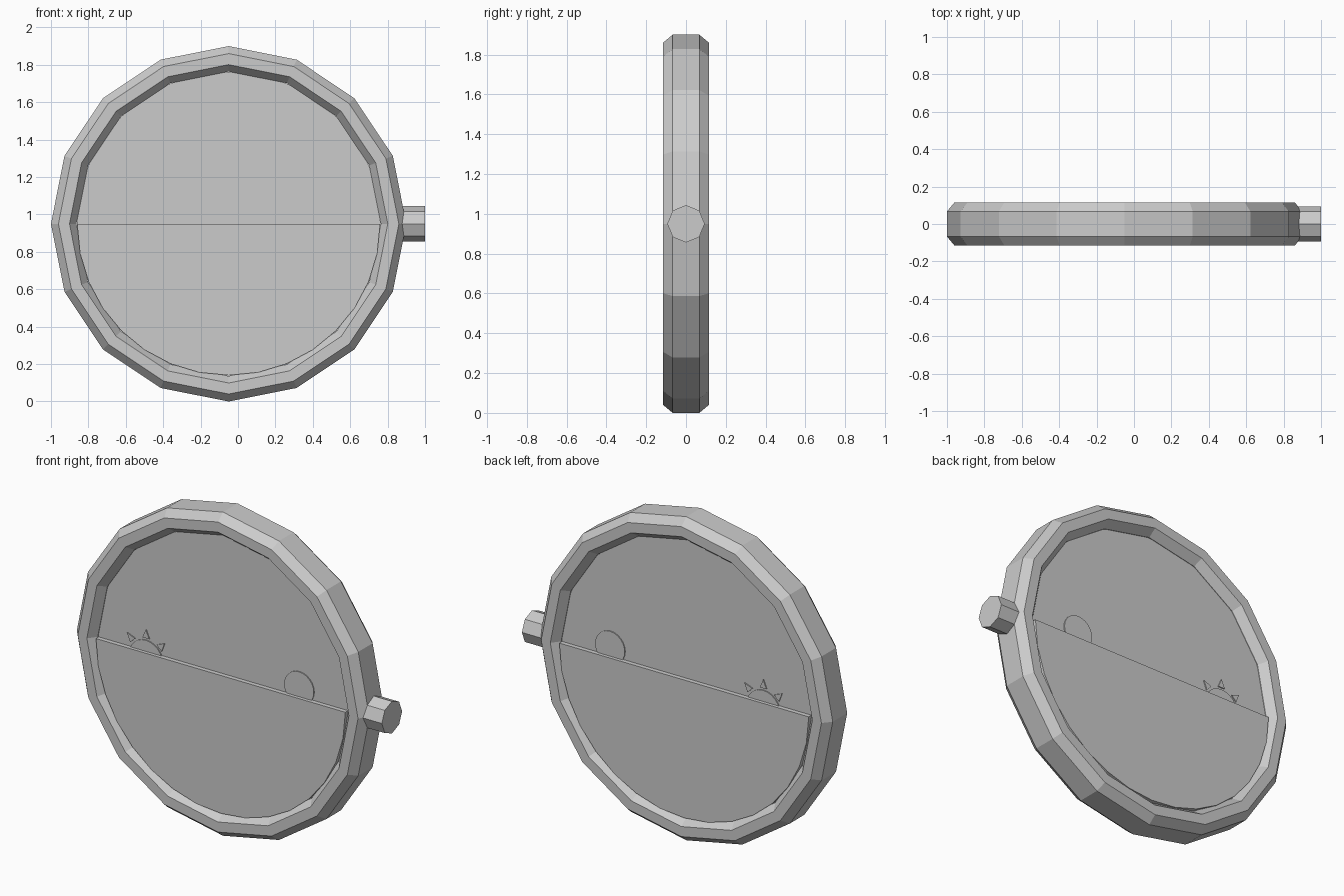
import bpy, bmesh
from math import sin, cos, pi, radians
from mathutils import Vector

cube = bpy.data.objects.get("Cube")
if cube:
    bpy.data.objects.remove(cube)

CX, CZ = -0.05, 0.95      # centre of the round body

grey = bpy.data.materials.new("plain_grey")
grey.use_nodes = True
GREY = (0.6, 0.6, 0.6, 1)
grey.diffuse_color = GREY
grey.node_tree.nodes["Principled BSDF"].inputs["Base Color"].default_value = GREY


def finish(name, bm):
    bmesh.ops.recalc_face_normals(bm, faces=bm.faces)
    mesh = bpy.data.meshes.new(name)
    bm.to_mesh(mesh)
    bm.free()
    mesh.materials.append(grey)
    obj = bpy.data.objects.new(name, mesh)
    bpy.context.collection.objects.link(obj)
    return obj


def slab(name, outline, y0, y1):
    """Extrude an (x, z) outline from y0 to y1."""
    bm = bmesh.new()
    face = bm.faces.new([bm.verts.new((x, y0, z)) for x, z in outline])
    ext = bmesh.ops.extrude_face_region(bm, geom=[face])
    moved = [v for v in ext["geom"] if isinstance(v, bmesh.types.BMVert)]
    bmesh.ops.translate(bm, verts=moved, vec=(0, y1 - y0, 0))
    return finish(name, bm)


def arc(x, z, r, start, end, steps):
    angles = [radians(start + (end - start) * i / steps) for i in range(steps + 1)]
    return [(x + r * cos(a), z + r * sin(a)) for a in angles]


# Outer ring: eight-sided section swept round sixteen sides
half = [(0.95, 0.067), (0.91, 0.115), (0.851, 0.115), (0.814, 0.067)]
section = half + [(r, -y) for r, y in reversed(half)]
bm = bmesh.new()
rows = [[bm.verts.new((CX + r * cos(i * pi / 8), y, CZ + r * sin(i * pi / 8)))
         for r, y in section] for i in range(16)]
for i in range(16):
    a, b = rows[i], rows[(i + 1) % 16]
    for j in range(8):
        k = (j + 1) % 8
        bm.faces.new((a[j], a[k], b[k], b[j]))
finish("outer_ring", bm)

# Dial disc and the raised lower half cover
slab("dial_disc", arc(CX, CZ, 0.812, 0, 348.75, 31), -0.064, 0.064)
slab("lower_half_cover", arc(CX, CZ, 0.81, 180, 360, 16), -0.09, 0.09)

# Moon and sun, showing on both faces and tucked behind the cover
slab("moon", arc(0.445, 1.0, 0.096, 0, 345, 23), -0.07, 0.07)
SUN = Vector((-0.55, 0.905))
slab("sun", arc(SUN.x, SUN.y, 0.11, 0, 345, 23), -0.07, 0.07)
for n, deg in enumerate((45, 90, 135)):
    out = Vector((cos(radians(deg)), sin(radians(deg))))
    side = Vector((-out.y, out.x)) * 0.022
    base, tip = SUN + out * 0.122, SUN + out * 0.172
    slab(f"sun_ray_{n + 1}", [base - side, tip, base + side], -0.07, 0.07)

# Side knob: eight-sided prism along x
bm = bmesh.new()
ends = [[bm.verts.new((x, 0.094 * cos(i * pi / 4), CZ + 0.094 * sin(i * pi / 4)))
         for i in range(8)] for x in (0.84, 1.0)]
for i in range(8):
    k = (i + 1) % 8
    bm.faces.new((ends[0][i], ends[0][k], ends[1][k], ends[1][i]))
for loop in ends:
    bm.faces.new(loop)
finish("side_knob", bm)
